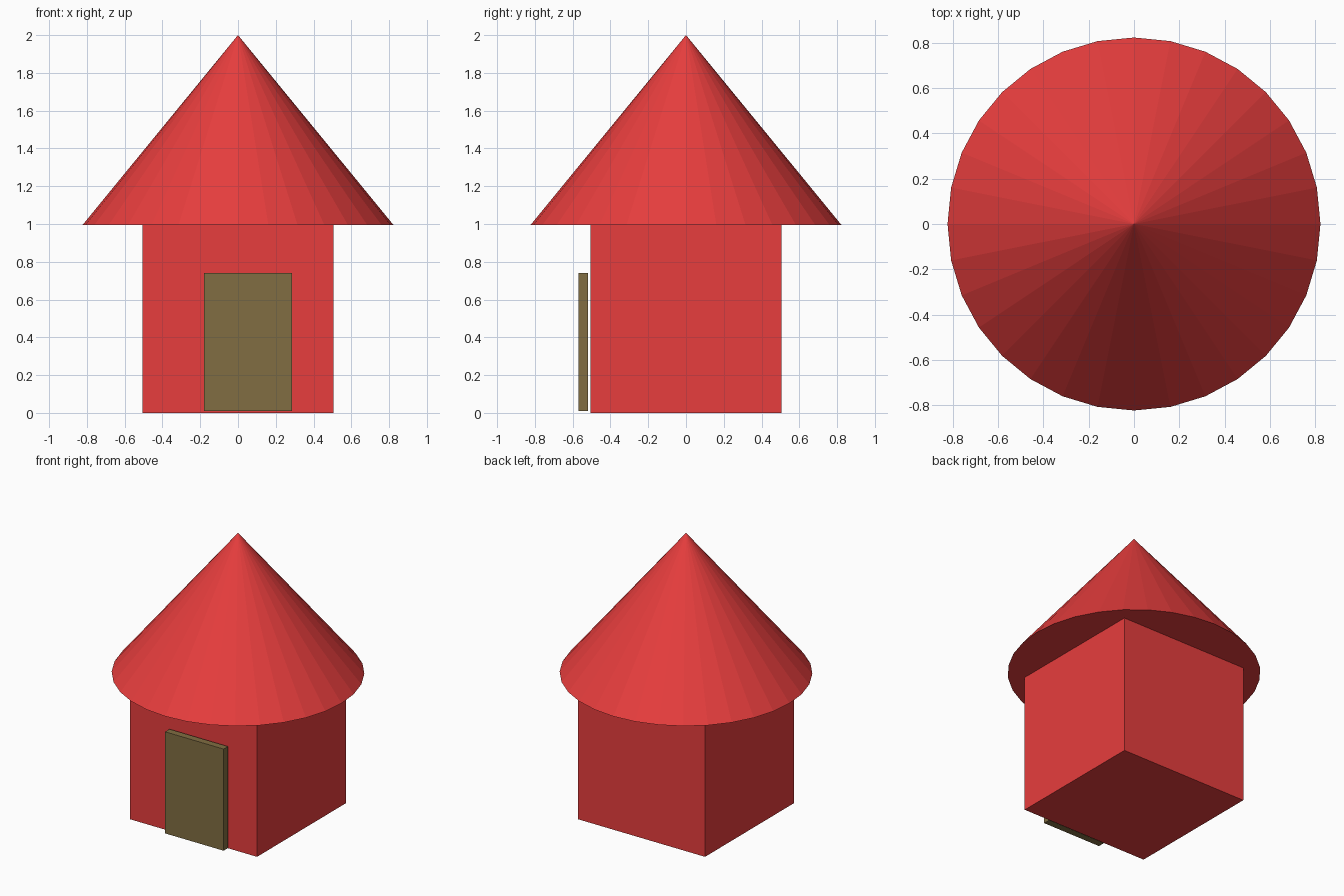
import bpy

if "Cube" in bpy.data.objects:
    bpy.data.objects.remove(bpy.data.objects["Cube"])


def material(name, color):
    mat = bpy.data.materials.new(name)
    mat.diffuse_color = (*color, 1)
    mat.use_nodes = True
    mat.node_tree.nodes["Principled BSDF"].inputs["Base Color"].default_value = mat.diffuse_color
    return mat


def box(name, lo, hi, mat):
    """Axis-aligned box between two corners."""
    center = [(a + b) / 2 for a, b in zip(lo, hi)]
    bpy.ops.mesh.primitive_cube_add(size=1, location=center)
    obj = bpy.context.object
    obj.name = name
    obj.scale = [b - a for a, b in zip(lo, hi)]
    bpy.ops.object.transform_apply(location=False, rotation=False, scale=True)
    obj.data.materials.append(mat)
    return obj


red = material("red_paint", (0.8, 0.047, 0.047))
brown = material("brown_wood", (0.22, 0.155, 0.054))

# Square walls, top tucked just inside the roof
box("walls", (-0.505, -0.505, 0), (0.505, 0.505, 1.01), red)

# Door panel standing slightly proud of the front wall
box("door", (-0.18, -0.57, 0.01), (0.285, -0.52, 0.74), brown)

# Faceted conical roof
base, tip = 0.995, 2.0
bpy.ops.mesh.primitive_cone_add(vertices=32, radius1=0.823, radius2=0,
                                depth=tip - base, location=(0, 0, (base + tip) / 2))
roof = bpy.context.object
roof.name = "roof"
roof.data.materials.append(red)
